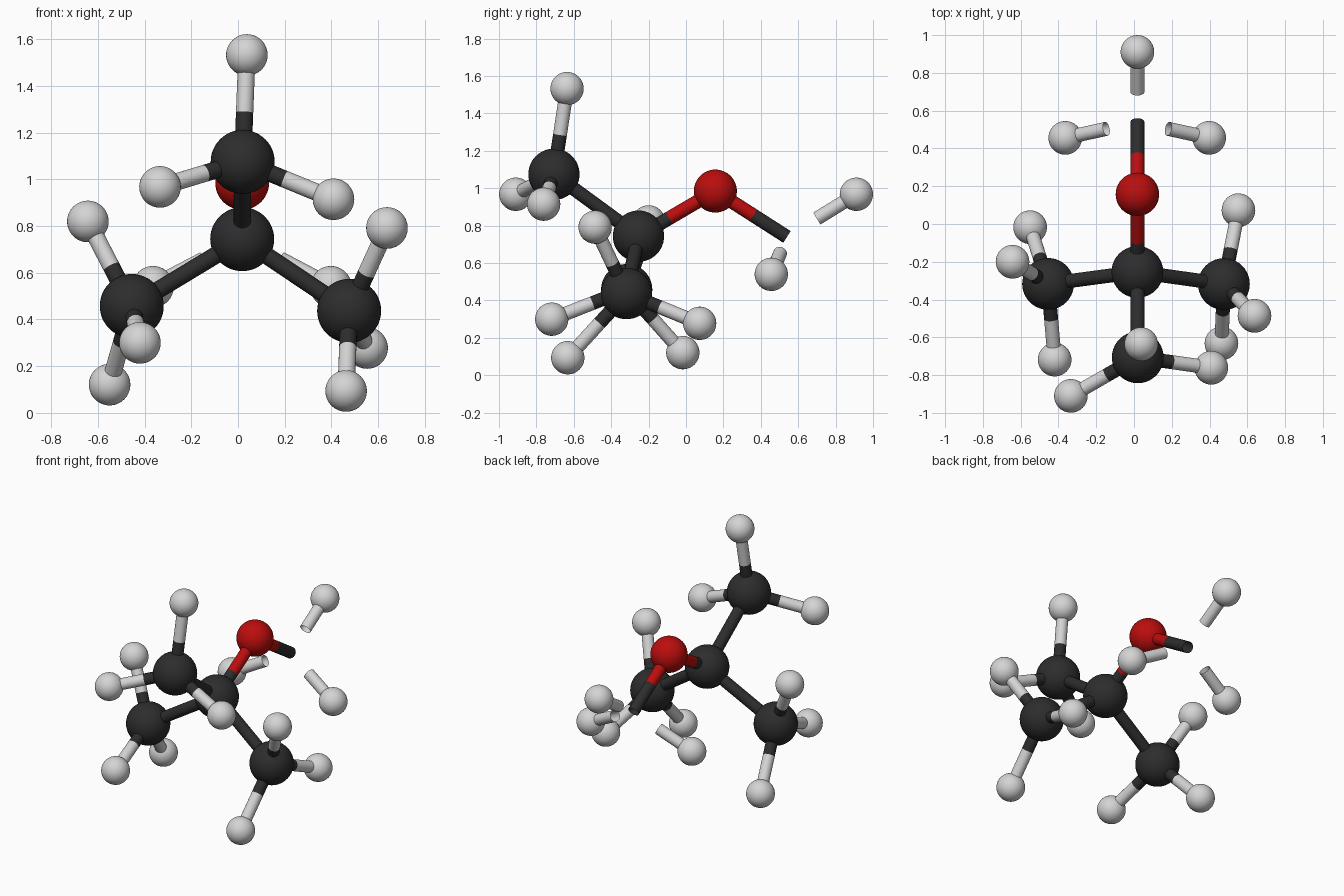
import bpy
from mathutils import Vector

if "Cube" in bpy.data.objects:
    bpy.data.objects.remove(bpy.data.objects["Cube"])


def material(name, rgb):
    m = bpy.data.materials.new(name)
    m.diffuse_color = (*rgb, 1)
    m.use_nodes = True
    m.node_tree.nodes["Principled BSDF"].inputs["Base Color"].default_value = m.diffuse_color
    return m


MATS = {
    "C": material("charcoal", (0.026, 0.026, 0.026)),
    "H": material("light grey", (0.66, 0.66, 0.66)),
    "O": material("red", (0.5, 0.004, 0.004)),
}
RADIUS = {"C": 0.137, "H": 0.089, "O": 0.115}
LABEL = {"C": "carbon", "H": "hydrogen", "O": "oxygen"}
BOND_R = 0.037


def finish(name, kind):
    ob = bpy.context.object
    ob.name = name
    ob.data.materials.append(MATS[kind])
    bpy.ops.object.shade_smooth()


def atom(kind, pos):
    bpy.ops.mesh.primitive_uv_sphere_add(
        segments=40, ring_count=24, radius=RADIUS[kind], location=pos)
    finish(LABEL[kind] + "_ball", kind)


def tube(kind, a, b):
    # open-ended round stick between two points
    d = b - a
    bpy.ops.mesh.primitive_cylinder_add(
        vertices=24, radius=BOND_R, depth=d.length,
        end_fill_type='NOTHING', location=(a + b) / 2)
    bpy.context.object.rotation_mode = 'QUATERNION'
    bpy.context.object.rotation_quaternion = d.to_track_quat('Z', 'Y')
    finish(LABEL[kind] + "_stick", kind)


def bond(ka, a, kb, b, split=0.5, first=True):
    # two-coloured stick, changing colour at the split
    a, b = Vector(a), Vector(b)
    mid = a.lerp(b, split)
    if first:
        tube(ka, a, mid)
    tube(kb, mid, b)


centre = (0.018, -0.254, 0.744)
oxygen = (0.018, 0.157, 0.985)
bare_end = (0.018, 0.54, 0.74)      # end of the stick, no ball here

# three full methyl groups: carbon, then its hydrogens
methyls = [
    ((0.02, -0.706, 1.075),
     [(0.038, -0.636, 1.533), (-0.334, -0.91, 0.968), (0.409, -0.761, 0.915)]),
    ((-0.455, -0.317, 0.458),
     [(-0.643, -0.2, 0.82), (-0.55, -0.017, 0.121), (-0.42, -0.718, 0.3)]),
    ((0.476, -0.318, 0.437),
     [(0.638, -0.486, 0.792), (0.463, -0.632, 0.094), (0.553, 0.073, 0.278)]),
]

atom("C", centre)
atom("O", oxygen)
bond("C", centre, "O", oxygen, 0.4)
bond("C", bare_end, "O", oxygen, 0.47)

for carbon, hydrogens in methyls:
    atom("C", carbon)
    bond("C", centre, "C", carbon)
    for h in hydrogens:
        atom("H", h)
        bond("C", carbon, "H", h, 0.46)

# loose hydrogens around the bare end, only their outer half sticks
for h in [(0.018, 0.911, 0.968), (-0.364, 0.456, 0.54), (0.398, 0.456, 0.54)]:
    atom("H", h)
    bond("C", bare_end, "H", h, 0.43, first=False)
